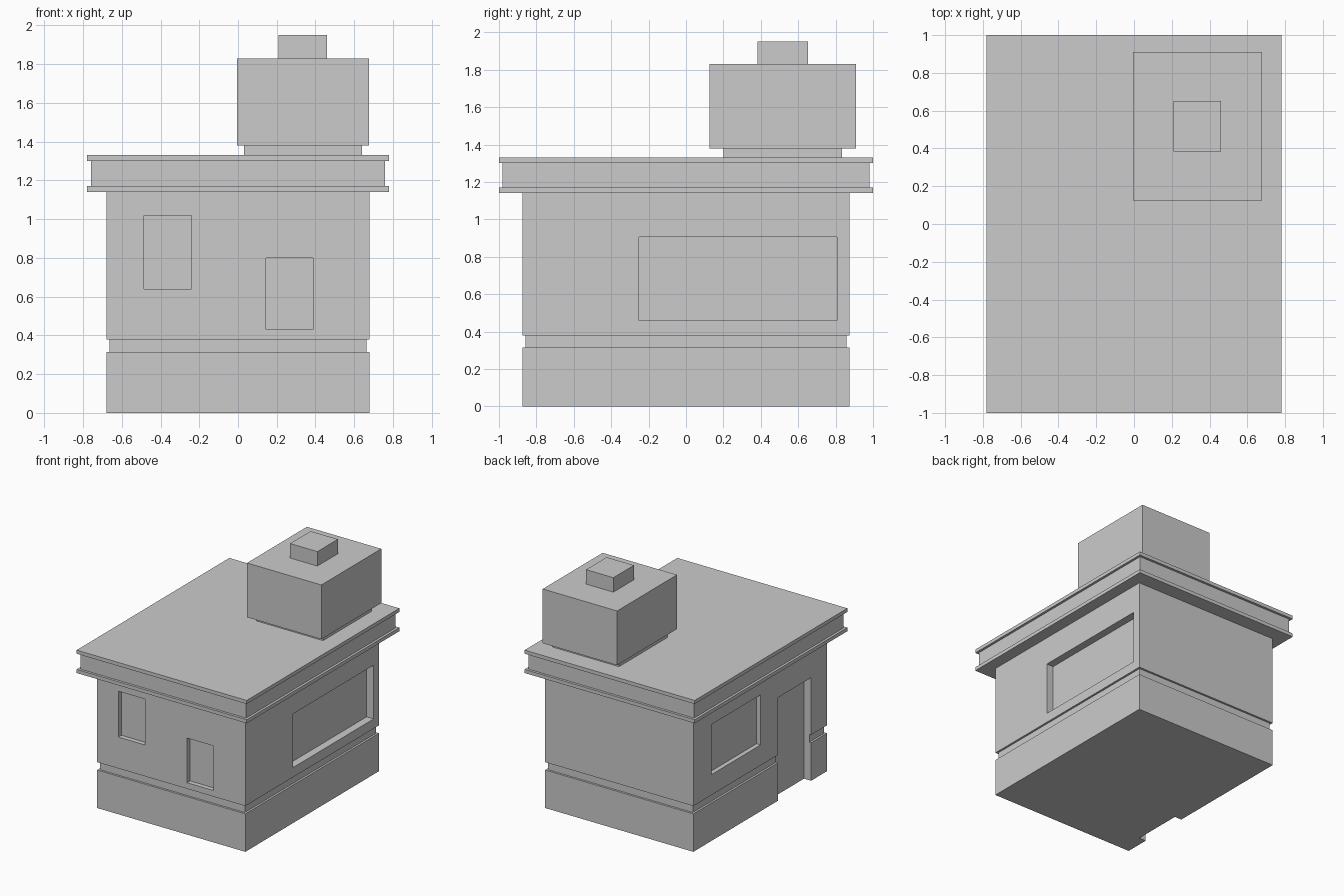
import bpy, bmesh

if "Cube" in bpy.data.objects:
    bpy.data.objects.remove(bpy.data.objects["Cube"])


def stack(name, levels, center=(0, 0)):
    """Solid made of rectangular rings: (half_x, half_y, z) from bottom to top."""
    bm = bmesh.new()
    cx, cy = center
    rings = []
    for hx, hy, z in levels:
        rings.append([bm.verts.new((cx + sx * hx, cy + sy * hy, z))
                      for sx, sy in ((-1, -1), (1, -1), (1, 1), (-1, 1))])
    bm.faces.new(rings[0][::-1])
    bm.faces.new(rings[-1])
    for a, b in zip(rings, rings[1:]):
        for i in range(4):
            j = (i + 1) % 4
            bm.faces.new((a[i], a[j], b[j], b[i]))
    bmesh.ops.recalc_face_normals(bm, faces=bm.faces[:])
    mesh = bpy.data.meshes.new(name)
    bm.to_mesh(mesh)
    bm.free()
    obj = bpy.data.objects.new(name, mesh)
    bpy.context.collection.objects.link(obj)
    return obj


def box(name, x0, x1, y0, y1, z0, z1):
    hx, hy = (x1 - x0) / 2, (y1 - y0) / 2
    return stack(name, [(hx, hy, z0), (hx, hy, z1)], ((x0 + x1) / 2, (y0 + y1) / 2))


def carve(target, *bounds):
    """Cut a box-shaped recess out of the target and discard the cutter."""
    cutter = box("recess_cutter", *bounds)
    cutter.hide_render = True
    mod = target.modifiers.new("recess", 'BOOLEAN')
    mod.operation, mod.solver, mod.object = 'DIFFERENCE', 'EXACT', cutter
    bpy.context.view_layer.objects.active = target
    bpy.ops.object.modifier_apply(modifier=mod.name)
    bpy.data.objects.remove(cutter)


W, D = 0.68, 0.875    # wall half sizes
G = 0.017             # groove depth
OUT = 0.2             # cutter overshoot

# Walls with the groove above the plinth
walls = stack("walls", [(W, D, 0), (W, D, 0.315), (W - G, D - G, 0.315),
                        (W - G, D - G, 0.38), (W, D, 0.38), (W, D, 1.14)])

# Front windows
for x0, x1, z0, z1 in ((-0.485, -0.24, 0.64, 1.02), (0.145, 0.387, 0.43, 0.80)):
    carve(walls, x0, x1, -D - OUT, -D + 0.04, z0, z1)
# Wide window on the right
carve(walls, W - 0.065, W + OUT, -0.25, 0.807, 0.46, 0.905)
# Window and door on the left
carve(walls, -W - OUT, -W + 0.037, -0.007, 0.638, 0.55, 0.965)
carve(walls, -W - OUT, -W + 0.065, -0.668, -0.235, -OUT, 0.855)

# Flat roof with a recessed band between two lips
RX, RY, R = 0.78, 1.0, 0.02
stack("roof", [(RX, RY, 1.14), (RX, RY, 1.17), (RX - R, RY - R, 1.17),
               (RX - R, RY - R, 1.30), (RX, RY, 1.30), (RX, RY, 1.33)])

# Rooftop unit
box("rooftop_base", 0.03, 0.64, 0.20, 0.835, 1.33, 1.38)
box("rooftop_box", -0.005, 0.677, 0.125, 0.91, 1.38, 1.83)
box("rooftop_cap", 0.21, 0.46, 0.383, 0.652, 1.83, 1.95)
